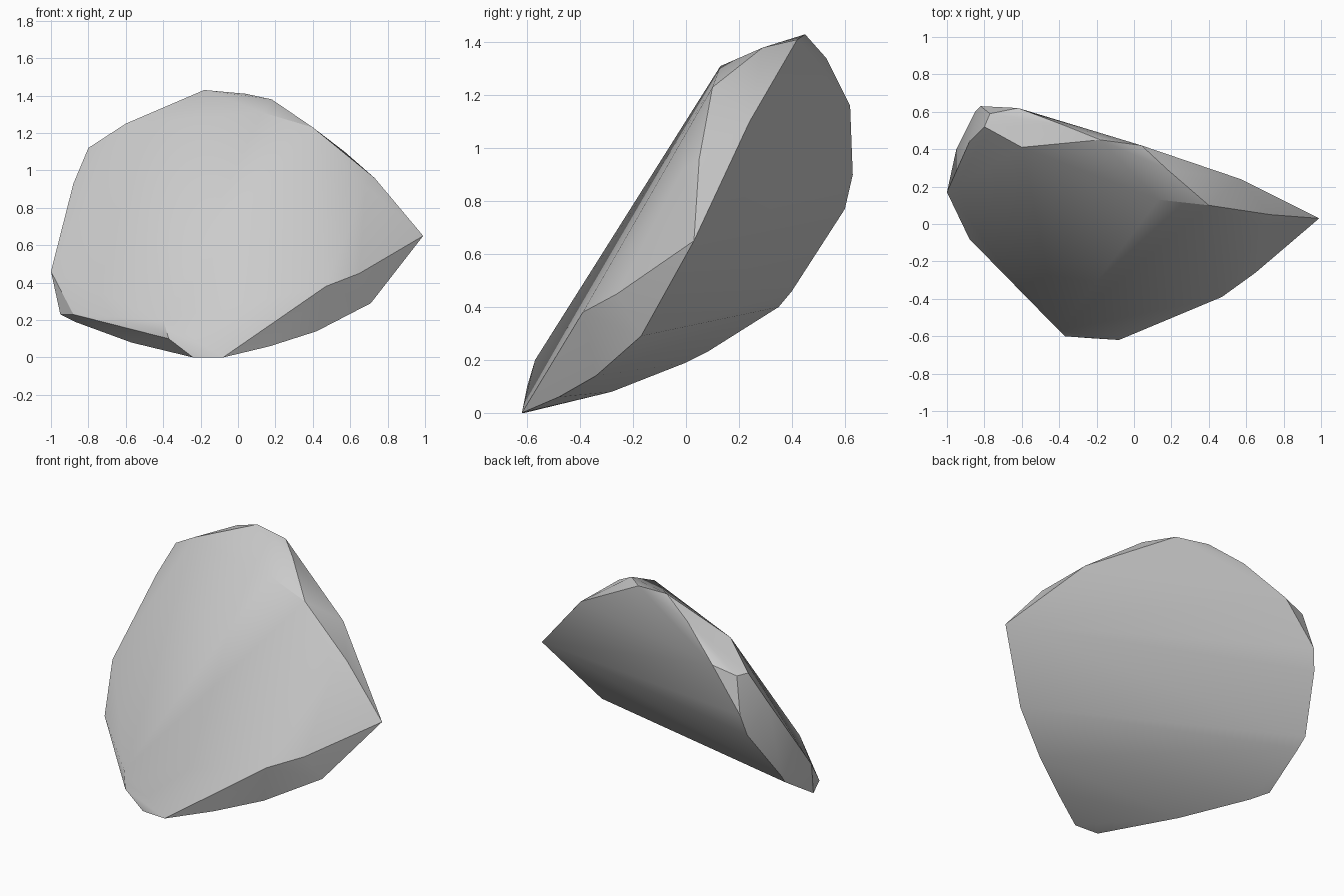
import bpy
import bmesh
import math
from mathutils import Vector

default_cube = bpy.data.objects.get("Cube")
if default_cube:
    bpy.data.objects.remove(default_cube, do_unlink=True)


def make_material(name, colour):
    material = bpy.data.materials.new(name)
    material.use_nodes = True
    material.diffuse_color = colour
    shader = material.node_tree.nodes["Principled BSDF"]
    shader.inputs["Base Color"].default_value = colour
    shader.inputs["Roughness"].default_value = 0.9
    return material


def make_hull(name, corners, material):
    """Wrap a faceted solid around the given corner points."""
    mesh = bpy.data.meshes.new(name)
    bm = bmesh.new()
    for corner in corners:
        bm.verts.new(Vector(corner))
    result = bmesh.ops.convex_hull(bm, input=list(bm.verts))
    # Remove corners swallowed by the hull
    spare = set(result["geom_interior"]) | set(result["geom_unused"])
    spare_verts = [v for v in spare if isinstance(v, bmesh.types.BMVert)]
    bmesh.ops.delete(bm, geom=spare_verts, context="VERTS")
    bmesh.ops.recalc_face_normals(bm, faces=list(bm.faces))
    bm.to_mesh(mesh)
    bm.free()
    mesh.materials.append(material)
    rock = bpy.data.objects.new(name, mesh)
    bpy.context.collection.objects.link(rock)
    return rock


# Foot of the shard, touching the ground at the front
foot = [(-.08, -.62, 0), (-.24, -.61, 0), (-.37, -.6, .1), (-.4, -.57, .2)]

# Lower edge running to the pointed tip
tip_underside = [(.17, -.48, .06), (.42, -.34, .14), (.71, -.17, .29)]
tip_upper = [(.47, -.39, .38), (.65, -.26, .45), (.99, .03, .65)]

# Lower edge running to the blunt side
blunt_underside = [(-.57, -.28, .08), (-.87, 0, .19), (-.95, .08, .23)]
blunt_side = [(-.88, -.08, .23), (-1, .17, .46), (-.95, .4, .46),
              (-.94, .35, .4), (-.88, .44, .93)]

# Blunt upper shoulder at the back
shoulder = [(-.8, .52, 1.12), (-.77, .59, 1.12), (-.82, .63, .9),
            (-.85, .6, .77), (-.62, .62, 1.16), (-.6, .41, 1.25)]

# Crest along the top, sloping down to the tip
crest = [(-.38, .53, 1.34), (-.18, .45, 1.43), (.04, .42, 1.41),
         (.18, .29, 1.38), (.28, .21, 1.31), (.13, .13, 1.31),
         (.4, .1, 1.23), (.57, .24, 1.1), (.73, .05, .96),
         (.68, -.01, .92)]

stone = make_material("light grey stone", (0.6, 0.6, 0.6, 1))
corners = (foot + tip_underside + tip_upper + blunt_underside
           + blunt_side + shoulder + crest)
rock = make_hull("rock_shard", corners, stone)

# Soft shading across shallow facets, crisp edges elsewhere
bpy.ops.object.select_all(action="DESELECT")
rock.select_set(True)
bpy.context.view_layer.objects.active = rock
bpy.ops.object.shade_smooth_by_angle(angle=math.radians(30))
